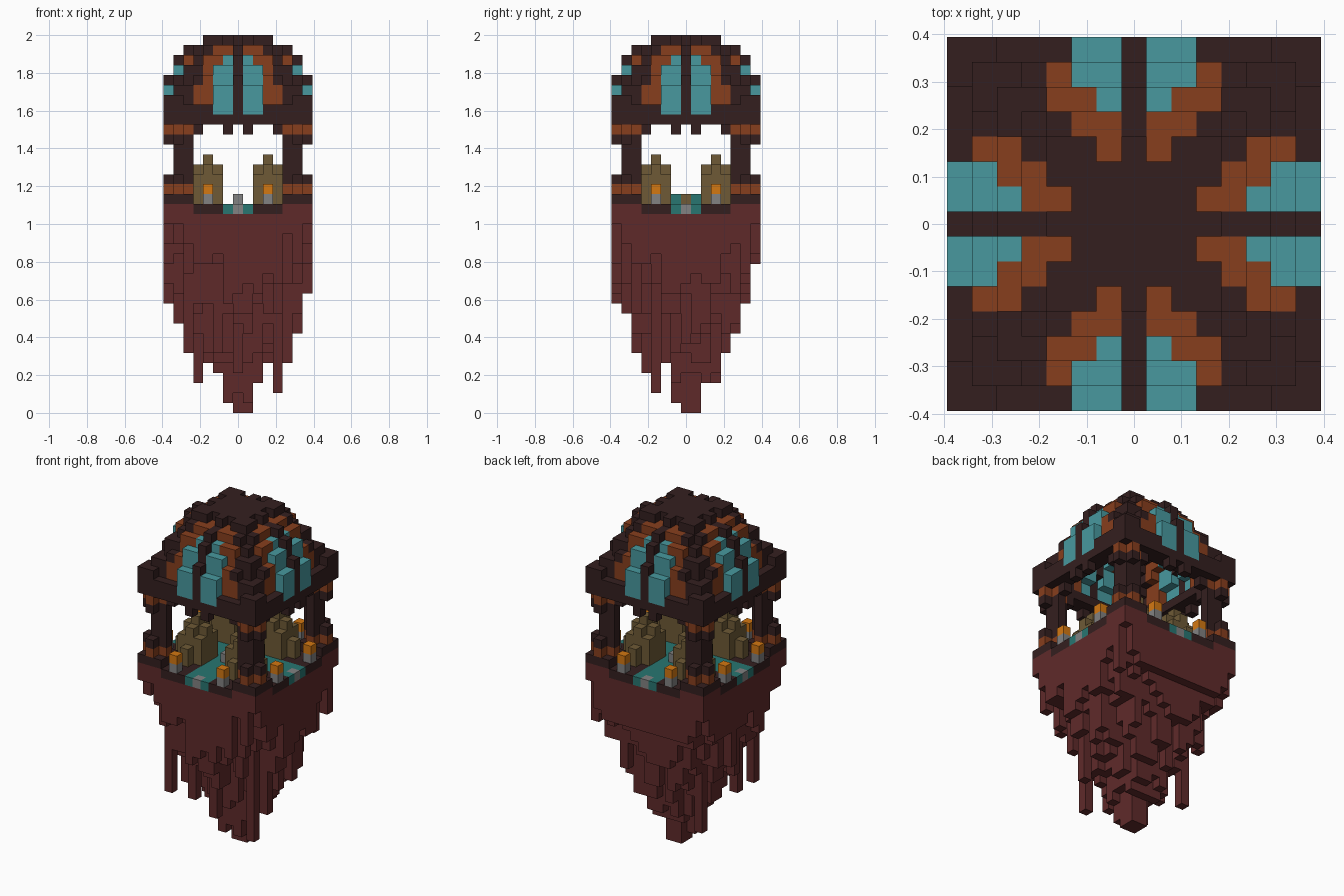
import bpy, bmesh, math, random
from mathutils import Vector

if "Cube" in bpy.data.objects:
    bpy.data.objects.remove(bpy.data.objects["Cube"], do_unlink=True)

random.seed(4)
V = 2 / 38            # block size
R = range(-7, 8)

PALETTE = {
    "dark_wood": (52, 31, 31), "red_rock": (95, 42, 42), "rust_brown": (135, 62, 29),
    "teal_glass": (72, 153, 159), "teal_floor": (40, 118, 113), "olive_stone": (110, 90, 54),
    "grey_stone": (130, 130, 130), "flame_orange": (212, 120, 18),
}


def linear(c):
    c /= 255
    return c / 12.92 if c < 0.04 else ((c + 0.055) / 1.055) ** 2.4


mats = {}
for name, rgb in PALETTE.items():
    m = bpy.data.materials.new(name)
    m.use_nodes = True
    col = (*map(linear, rgb), 1)
    m.diffuse_color = col
    bsdf = m.node_tree.nodes["Principled BSDF"]
    bsdf.inputs["Base Color"].default_value = col
    bsdf.inputs["Roughness"].default_value = 0.9
    mats[name] = m

parts = {}            # part name -> {block position: colour}
taken = set()


def put(part, x, y, z, colour):
    if (x, y, z) not in taken:
        taken.add((x, y, z))
        parts.setdefault(part, {})[x, y, z] = colour


def column(part, x, y, lo, hi, colour):
    for z in range(lo, hi + 1):
        put(part, x, y, z, colour)


def is_corner(x, y):
    return min(abs(x), abs(y)) >= 5


# Hanging rock: ragged cone of columns, limited by its front and side outlines
front_low = [11, 9, 6, 3, 5, 4, 1, 0, 0, 3, 5, 2, 5, 8, 12]
side_low = [11, 10, 6, 4, 2, 5, 1, 0, 0, 3, 3, 6, 8, 11, 15]
spikes = {(4, -3): 2, (-4, 3): 3, (-5, -5): 6}
for x in R:
    for y in R:
        cone = round(1.95 * math.hypot(x - 0.4, y - 0.4) + random.uniform(-2.8, 2))
        # Scattered long columns that reach the outline
        long_front = abs(x) != 4 and y == (x * 3) % 5 - 2
        long_side = abs(y) != 3 and x == (y * 2) % 5 - 2
        if long_front or long_side or (x in (0, 1) and y in (0, 1)):
            cone = 0
        low = max(front_low[x + 7], side_low[y + 7], min(cone, 19))
        low = spikes.get((x, y), low)
        column("hanging_rock", x, y, low, 20 if is_corner(x, y) else 19, "red_rock")

# Floor with a teal cross path
for x in R:
    for y in R:
        near, far = sorted((abs(x), abs(y)))
        if is_corner(x, y):
            put("corner_bases", x, y, 21, "dark_wood")
        elif near == 0 and far == 7:
            put("floor", x, y, 20, "grey_stone")
        else:
            put("floor", x, y, 20, "teal_floor" if near <= 1 else "dark_wood")

# Central altar
for y, colour in ((-2, "grey_stone"), (-1, "teal_floor"), (0, "olive_stone"),
                  (1, "teal_floor"), (2, "grey_stone")):
    put("altar", 0, y, 21, colour)

for sx in (-1, 1):
    for sy in (-1, 1):
        for dx in (-1, 0, 1):
            for dy in (-1, 0, 1):
                # Pillars with a plus-shaped section, narrower shaft and rust collars
                if dx * dy == 0:
                    x, y = sx * (6 + dx), sy * (6 + dy)
                    put("pillars", x, y, 22, "rust_brown")
                    put("pillars", x, y, 28, "rust_brown")
                    for z in range(23, 28):
                        if z in (23, 27) or max(dx, dy) < 1:
                            put("pillars", x, y, z, "dark_wood")
                # Stepped stone heaps
                top = [25, 24, 23][abs(dx) + abs(dy)]
                column("stone_heaps", sx * 3 + dx, sy * 3 + dy, 21, top, "olive_stone")
        # Low heap steps, candles and beam stubs, mirrored over the diagonal
        for a, b in ((3, 7), (7, 3)):
            put("candles", sx * a, sy * b, 21, "grey_stone")
            put("candles", sx * a, sy * b, 22, "flame_orange")
        for a, b in ((3, 5), (5, 3)):
            column("stone_heaps", sx * a, sy * b, 21, 22, "olive_stone")
        for a, b in ((1, 7), (7, 1), (4, 6), (6, 4)):
            put("beam_stubs", sx * a, sy * b, 28, "dark_wood")

# Roof beam ring
for x in R:
    for y in R:
        if max(abs(x), abs(y)) >= 6:
            put("roof_beam", x, y, 29, "dark_wood")

# Dome heights by distance from the centre (row) and offset along the edge
DOME = {
    7: [33, 32, 32, 30, 30, 30, 31, 31],
    6: [35, 34, 34, 33, 33, 32, 32],
    5: [36, 35, 35, 35, 34, 34],
    4: [36, 36, 36, 36, 35],
    3: [37, 36, 37, 37],
}
BROWN = {(6, 3), (5, 3), (5, 2), (4, 1), (4, 2), (3, 1)}


def dome_top(x, y):
    a, d = sorted((abs(x), abs(y)))
    if d > 7:
        return 30
    return DOME[d][a] if d > 2 else 37


def dome_colour(d, a, z, top):
    if (a in (1, 2) and d >= 6) or (a, d) == (1, 5):
        return "teal_glass"
    if (d, a) in BROWN or ((d, a) == (6, 4) and 31 <= z < top):
        return "rust_brown"
    return "dark_wood"


for x in R:
    for y in R:
        a, d = sorted((abs(x), abs(y)))
        top = dome_top(x, y)
        low = min(dome_top(x + i, y + j) for i, j in ((1, 0), (-1, 0), (0, 1), (0, -1)))
        for z in range(min(low, top), top + 1):
            put("dome_roof", x, y, z, dome_colour(d, a, z, top))

# Turn the blocks into meshes, keeping only exposed faces
SIDES = [Vector(s) for s in ((1, 0, 0), (-1, 0, 0), (0, 1, 0), (0, -1, 0), (0, 0, 1), (0, 0, -1))]
for part, blocks in parts.items():
    colours = sorted(set(blocks.values()))
    bm = bmesh.new()
    for pos, colour in blocks.items():
        centre = Vector(pos) + Vector((0, 0, 0.5))
        for n in SIDES:
            if tuple(int(p + q) for p, q in zip(pos, n)) in taken:
                continue
            u = Vector((n.y, n.z, n.x))
            w = n.cross(u)
            ring = [centre + (n + u * i + w * j) / 2 for i, j in ((-1, -1), (1, -1), (1, 1), (-1, 1))]
            face = bm.faces.new([bm.verts.new(p * V) for p in ring])
            face.material_index = colours.index(colour)
    bmesh.ops.remove_doubles(bm, verts=bm.verts, dist=V / 100)
    mesh = bpy.data.meshes.new(part)
    bm.to_mesh(mesh)
    bm.free()
    for c in colours:
        mesh.materials.append(mats[c])
    bpy.context.collection.objects.link(bpy.data.objects.new(part, mesh))
